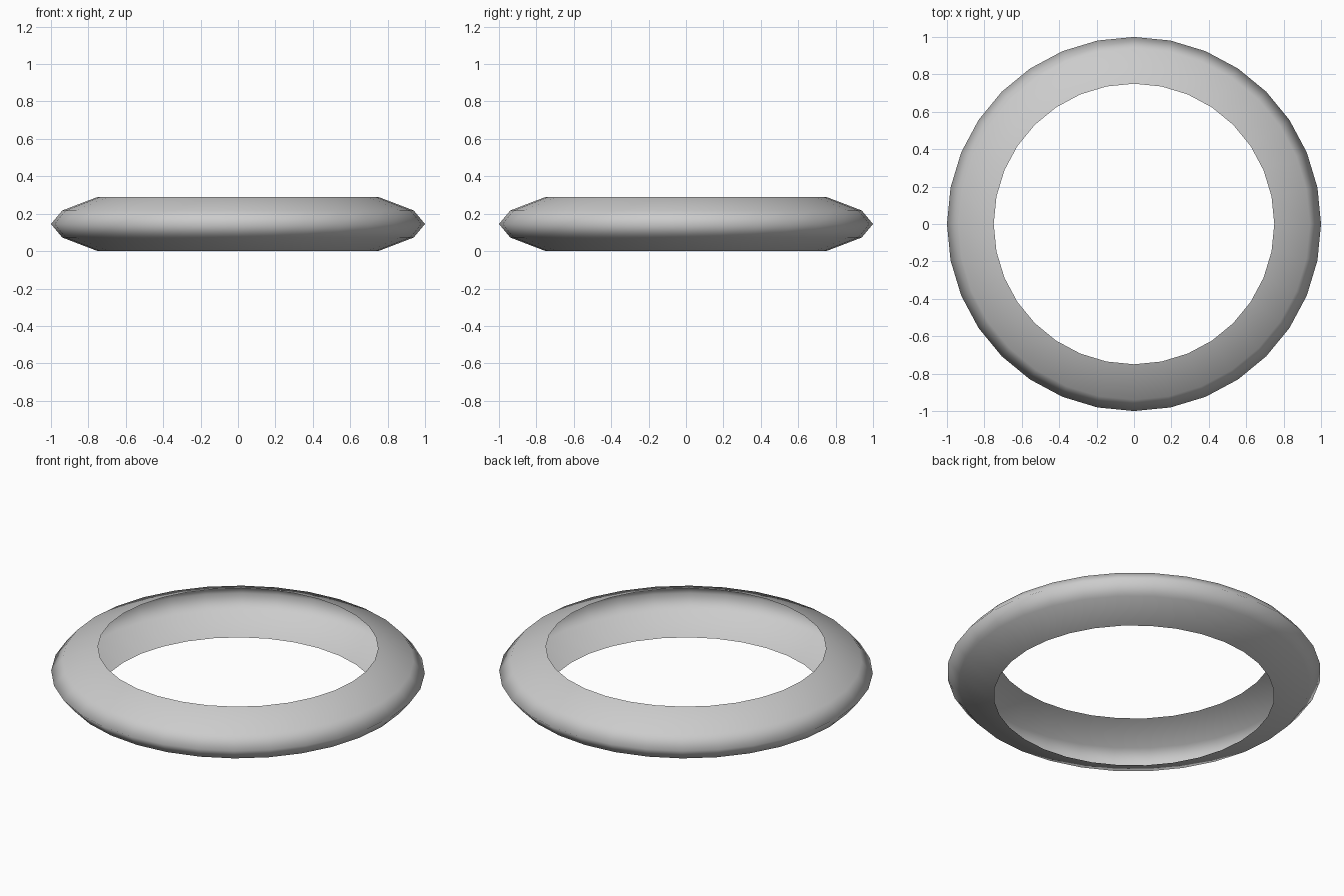
import bpy
import bmesh
from math import cos, sin, tau

if "Cube" in bpy.data.objects:
    bpy.data.objects.remove(bpy.data.objects["Cube"])

SIDES = 32
# Outer cross-section (radius, height); the hollow shell is open on its inner side
PROFILE = [(0.75, 0.0), (0.94, 0.073), (1.0, 0.145), (0.94, 0.217), (0.75, 0.29)]

# Ring shell: spin the open profile around z
bm = bmesh.new()
loops = [[bm.verts.new((r * cos(tau * i / SIDES), r * sin(tau * i / SIDES), z))
          for i in range(SIDES)] for r, z in PROFILE]
for low, high in zip(loops, loops[1:]):
    for i in range(SIDES):
        j = (i + 1) % SIDES
        face = bm.faces.new((low[i], low[j], high[j], high[i]))
        face.smooth = True

mesh = bpy.data.meshes.new("ring_shell")
bm.to_mesh(mesh)
bm.free()
ring = bpy.data.objects.new("ring_shell", mesh)
bpy.context.collection.objects.link(ring)
